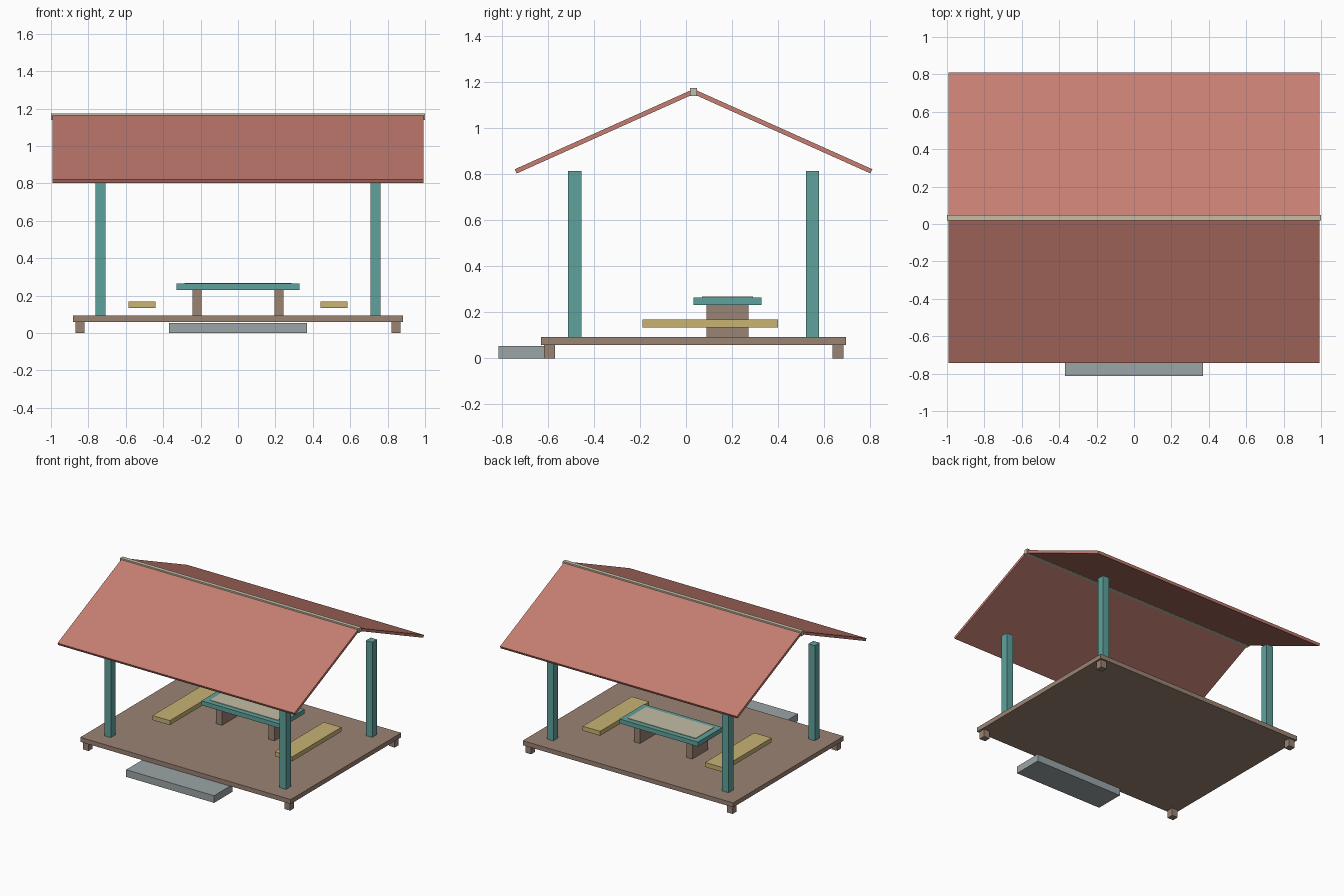
import bpy
import bmesh

if "Cube" in bpy.data.objects:
    bpy.data.objects.remove(bpy.data.objects["Cube"], do_unlink=True)


def material(name, r, g, b):
    mat = bpy.data.materials.new(name)
    mat.use_nodes = True
    mat.diffuse_color = (r, g, b, 1)
    bsdf = next(n for n in mat.node_tree.nodes if n.type == "BSDF_PRINCIPLED")
    bsdf.inputs["Base Color"].default_value = (r, g, b, 1)
    return mat


TERRACOTTA = material("terracotta", 0.565, 0.209, 0.168)
TEAL = material("teal", 0.117, 0.361, 0.332)
BROWN = material("brown wood", 0.323, 0.227, 0.174)
YELLOW = material("yellow wood", 0.578, 0.445, 0.174)
GREY = material("grey stone", 0.332, 0.376, 0.381)
CREAM = material("cream", 0.552, 0.509, 0.381)


def prism(name, profile, half_length, mat, x=0):
    """Extrude a (y, z) outline along x, centred on x."""
    bm = bmesh.new()
    face = bm.faces.new([bm.verts.new((x - half_length, y, z)) for y, z in profile])
    out = bmesh.ops.extrude_face_region(bm, geom=[face])["geom"]
    moved = [v for v in out if isinstance(v, bmesh.types.BMVert)]
    bmesh.ops.translate(bm, verts=moved, vec=(2 * half_length, 0, 0))
    bmesh.ops.recalc_face_normals(bm, faces=bm.faces)
    mesh = bpy.data.meshes.new(name)
    bm.to_mesh(mesh)
    bm.free()
    mesh.materials.append(mat)
    obj = bpy.data.objects.new(name, mesh)
    bpy.context.collection.objects.link(obj)
    return obj


def box(name, x, half_x, y, half_y, z0, z1, mat):
    outline = [(y - half_y, z0), (y + half_y, z0), (y + half_y, z1), (y - half_y, z1)]
    return prism(name, outline, half_x, mat, x)


MID = 0.033      # centre line of the shelter
FLOOR = 0.092    # top of the deck
TABLE_Y = 0.18

# Deck and front step
box("deck", 0, 0.882, MID, 0.662, 0.058, FLOOR, BROWN)
box("front_step", 0, 0.369, -0.702, 0.111, 0, 0.054, GREY)

# Feet under the deck corners and posts on top
for side, sx in (("left", 1), ("right", -1)):
    for end, sy in (("front", -1), ("back", 1)):
        box(f"{end}_{side}_foot", sx * 0.845, 0.024, MID + sy * 0.626, 0.024, 0, 0.058, BROWN)
        box(f"{end}_{side}_post", sx * 0.735, 0.027, MID + sy * 0.516, 0.029, FLOOR, 0.812, TEAL)

# Roof slopes and ridge beam
for end, s in (("front", -1), ("back", 1)):
    outline = [(MID, 1.168), (MID + s * 0.776, 0.82), (MID + s * 0.767, 0.802), (MID, 1.146)]
    prism(f"{end}_roof_slope", outline, 0.993, TERRACOTTA)
box("ridge_beam", 0, 1, MID, 0.015, 1.138, 1.172, CREAM)

# Table with inset panel and slab legs
box("table_top", 0, 0.329, TABLE_Y, 0.147, 0.23, 0.264, TEAL)
box("table_panel", 0, 0.285, TABLE_Y, 0.11, 0.263, 0.268, CREAM)

# Legs and benches on both sides
for side, sx in (("left", 1), ("right", -1)):
    box(f"{side}_table_leg", sx * 0.22, 0.024, TABLE_Y, 0.092, FLOOR, 0.23, BROWN)
    box(f"{side}_bench", sx * 0.513, 0.073, 0.106, 0.294, 0.134, 0.168, YELLOW)
